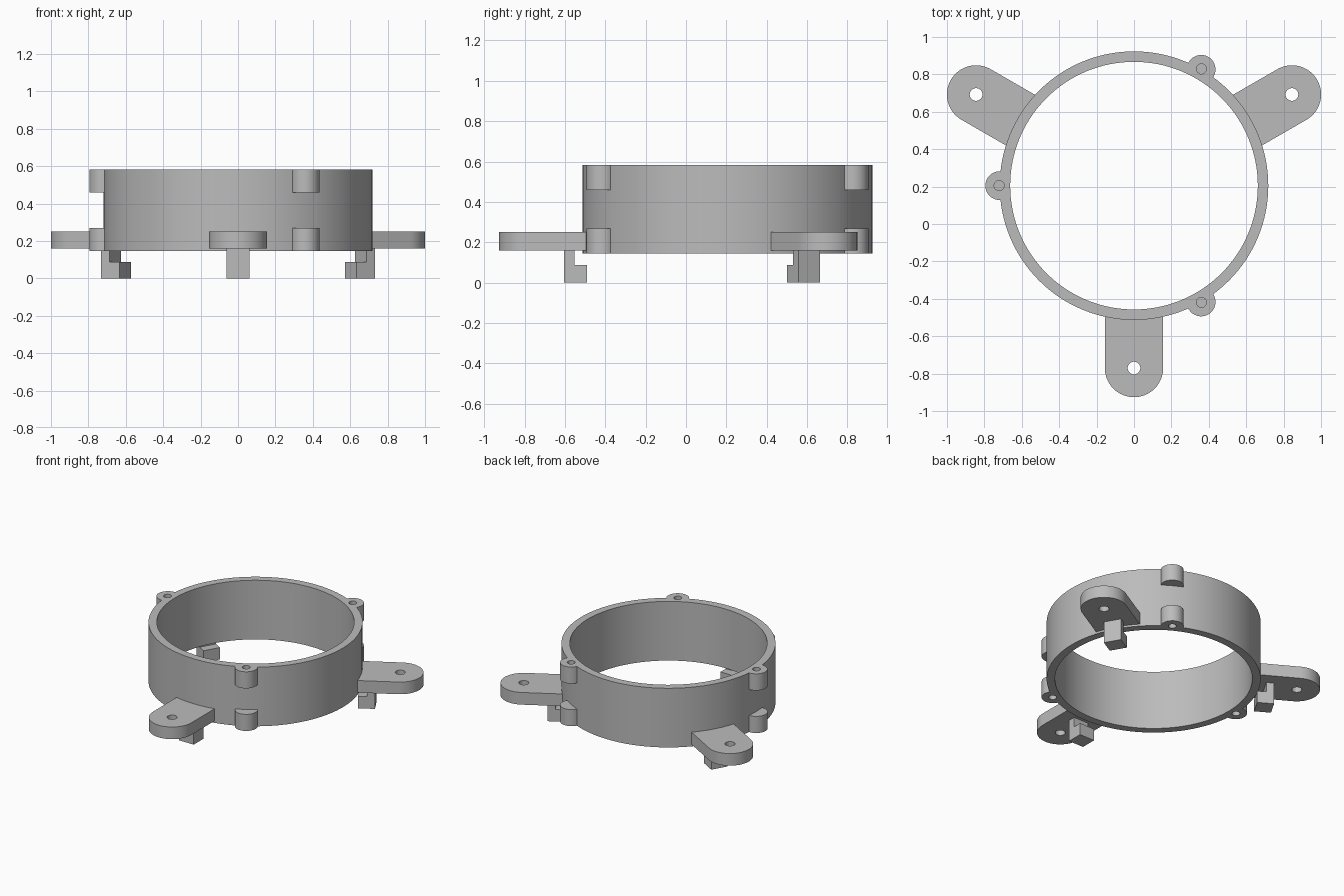
import bpy, bmesh
from math import sin, cos, pi, radians
from mathutils import Matrix, Vector

if "Cube" in bpy.data.objects:
    bpy.data.objects.remove(bpy.data.objects["Cube"])

CENTRE = Vector((0, 0.205, 0))
R_OUT, R_IN = 0.718, 0.662
Z_LOW, Z_TOP = 0.145, 0.583
TAB_R, TAB_HALF = 0.975, 0.156      # hole distance from the axis, half width
BOSS_R, BOSS_H = 0.077, 0.123

grey = bpy.data.materials.new("plain grey")
grey.use_nodes = True
colour = (0.5, 0.5, 0.5, 1)
grey.diffuse_color = colour
grey.node_tree.nodes["Principled BSDF"].inputs["Base Color"].default_value = colour


def prism(name, outline, z0, z1, matrix=Matrix()):
    """Extrude a closed 2D outline from z0 to z1, then place it."""
    bm = bmesh.new()
    face = bm.faces.new([bm.verts.new((x, y, z0)) for x, y in outline])
    grown = bmesh.ops.extrude_face_region(bm, geom=[face])["geom"]
    top = [v for v in grown if isinstance(v, bmesh.types.BMVert)]
    bmesh.ops.translate(bm, verts=top, vec=(0, 0, z1 - z0))
    bmesh.ops.recalc_face_normals(bm, faces=bm.faces)
    bm.transform(matrix)
    mesh = bpy.data.meshes.new(name)
    bm.to_mesh(mesh)
    bm.free()
    mesh.materials.append(grey)
    ob = bpy.data.objects.new(name, mesh)
    bpy.context.collection.objects.link(ob)
    return ob


def arc(x, y, r, start=0, sweep=360, n=32):
    count = n if sweep == 360 else n + 1
    angles = [radians(start + sweep * i / n) for i in range(count)]
    return [(x + r * cos(a), y + r * sin(a)) for a in angles]


def activate(ob):
    bpy.ops.object.select_all(action='DESELECT')
    ob.select_set(True)
    bpy.context.view_layer.objects.active = ob


def combine(ob, tool, operation):
    activate(ob)
    mod = ob.modifiers.new("combine", 'BOOLEAN')
    mod.operation, mod.solver, mod.object = operation, 'EXACT', tool
    bpy.ops.object.modifier_apply(modifier=mod.name)
    bpy.data.objects.remove(tool)


def smooth(ob):
    activate(ob)
    bpy.ops.object.shade_smooth_by_angle(angle=radians(30))


def around(angle):
    return Matrix.Translation(CENTRE) @ Matrix.Rotation(radians(angle), 4, 'Z')


# Ring with screw bosses at its top and bottom edges
ring = prism("ring", arc(0, 0, R_OUT, n=128), Z_LOW, Z_TOP, around(0))
levels = ((Z_LOW, Z_LOW + BOSS_H), (Z_TOP - BOSS_H, Z_TOP))
for angle in (60, 180, 300):
    for z0, z1 in levels:
        boss = prism("boss", arc(R_OUT, 0, BOSS_R), z0, z1, around(angle))
        combine(ring, boss, 'UNION')
bore = prism("bore", arc(0, 0, R_IN, n=128), -1, 2, around(0))
combine(ring, bore, 'DIFFERENCE')

# Blind screw holes
depth = 0.1
for angle in (60, 180, 300):
    for z0, z1 in ((Z_LOW - depth, Z_LOW + depth), (Z_TOP - depth, Z_TOP + depth)):
        hole = prism("hole", arc(R_OUT + 0.003, 0, 0.027, n=24), z0, z1, around(angle))
        combine(ring, hole, 'DIFFERENCE')
smooth(ring)

# Mounting tabs, each with a hooked foot below
hook = [(0.81, 0), (0.81, 0.2), (0.757, 0.2), (0.757, 0.088), (0.695, 0.088), (0.695, 0)]
upright = Matrix.Rotation(pi / 2, 4, 'X')
for side, angle in (("front", -90), ("left", 30), ("right", 150)):
    place = around(angle)
    outline = arc(TAB_R, 0, TAB_HALF, -90, 180) + [(0.69, TAB_HALF), (0.69, -TAB_HALF)]
    tab = prism(side + "_tab", outline, 0.16, 0.25, place)
    hole = prism("hole", arc(TAB_R, 0, 0.034), 0, 1, place)
    combine(tab, hole, 'DIFFERENCE')
    smooth(tab)
    prism(side + "_foot", hook, -0.061, 0.061, place @ upright)
